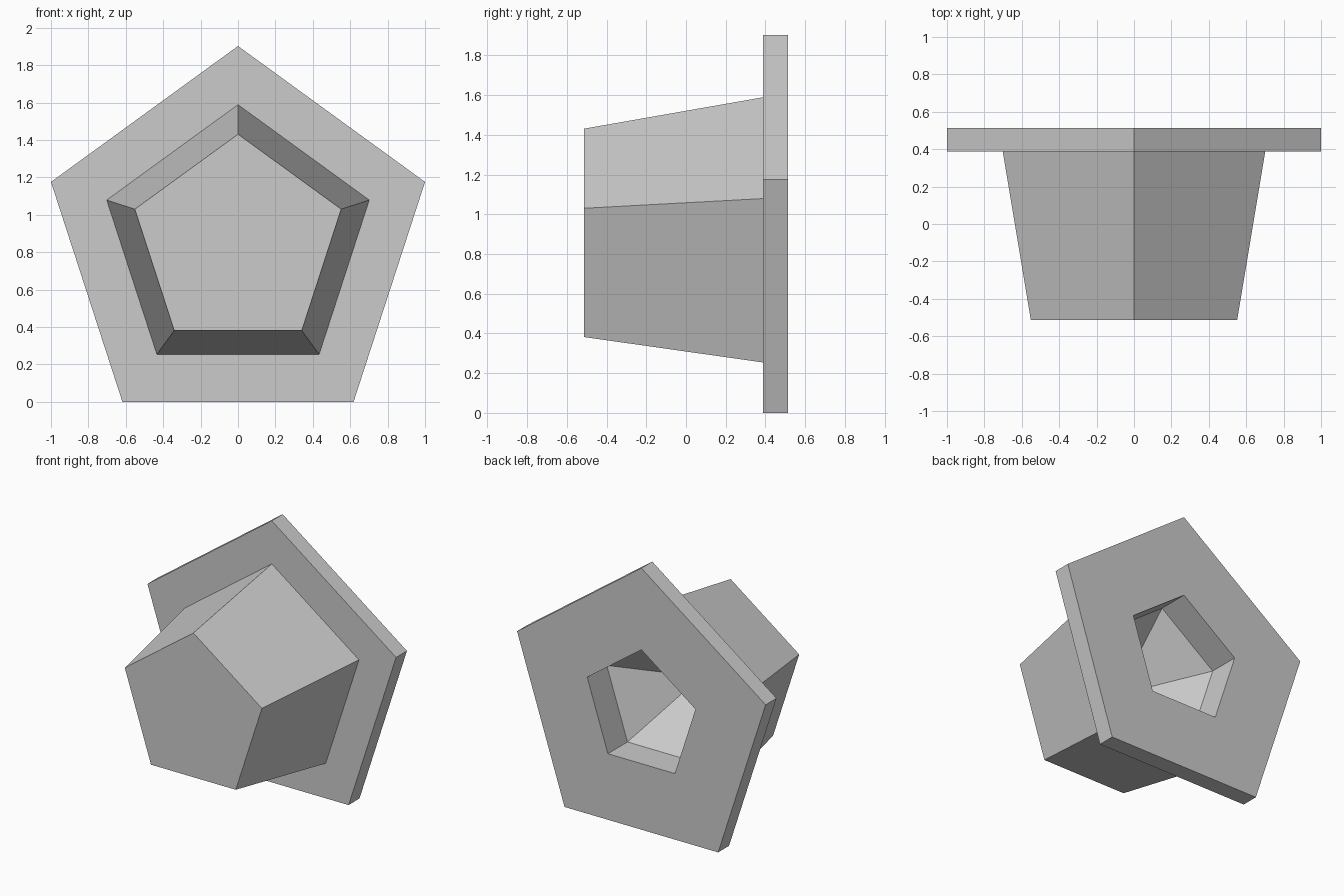
import bpy, bmesh
from math import sin, cos, pi

if "Cube" in bpy.data.objects:
    bpy.data.objects.remove(bpy.data.objects["Cube"])

SIDES = 5
CENTRE_Z = 0.851

# (radius, y) from the closed front end, over the flange, into the blind socket
PROFILE = [(0.58, -0.513), (0.738, 0.388), (1.0515, 0.388),
           (1.0515, 0.513), (0.458, 0.513), (0.458, 0.288)]
SOCKET_TIP_Y = -0.17


def ring(bm, radius, y):
    """Pentagon of vertices around the y axis, one corner pointing up."""
    angles = [2 * pi * i / SIDES for i in range(SIDES)]
    return [bm.verts.new((radius * sin(a), y, CENTRE_Z + radius * cos(a)))
            for a in angles]


bm = bmesh.new()
rings = [ring(bm, r, y) for r, y in PROFILE]

# Flat front end
bm.faces.new(rings[0])

# Tapered plug, flange and straight socket walls
for a, b in zip(rings, rings[1:]):
    for i in range(SIDES):
        j = (i + 1) % SIDES
        bm.faces.new((a[i], a[j], b[j], b[i]))

# Pyramid-shaped socket bottom
tip = bm.verts.new((0, SOCKET_TIP_Y, CENTRE_Z))
for i in range(SIDES):
    bm.faces.new((rings[-1][i], rings[-1][(i + 1) % SIDES], tip))

bmesh.ops.recalc_face_normals(bm, faces=bm.faces)
mesh = bpy.data.meshes.new("flanged_plug")
bm.to_mesh(mesh)
bm.free()
plug = bpy.data.objects.new("flanged_plug", mesh)
bpy.context.collection.objects.link(plug)
